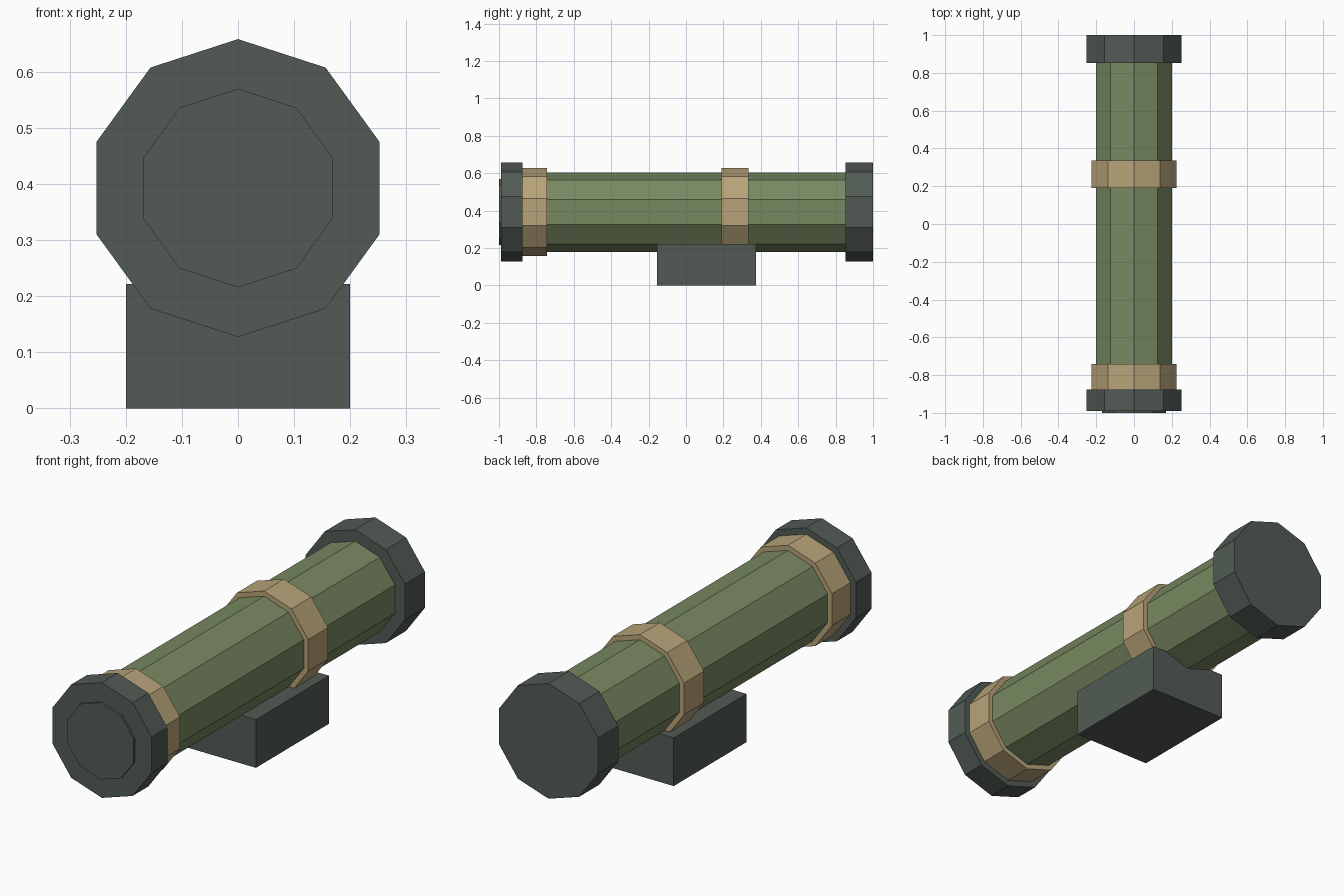
import bpy
import math

if "Cube" in bpy.data.objects:
    bpy.data.objects.remove(bpy.data.objects["Cube"])

AXIS_Z = 0.3925


def material(name, rgb):
    m = bpy.data.materials.new(name)
    m.diffuse_color = (*rgb, 1)
    m.use_nodes = True
    m.node_tree.nodes["Principled BSDF"].inputs["Base Color"].default_value = m.diffuse_color
    return m


green = material("olive_green", (0.19, 0.25, 0.12))
tan = material("tan", (0.48, 0.37, 0.19))
dark = material("dark_grey", (0.085, 0.105, 0.09))


def decagon(name, radius, y0, y1, mat):
    """Ten-sided prism along y with a corner pointing up."""
    bpy.ops.mesh.primitive_cylinder_add(
        vertices=10, radius=radius, depth=y1 - y0,
        location=(0, (y0 + y1) / 2, AXIS_Z), rotation=(math.pi / 2, 0, 0))
    ob = bpy.context.object
    ob.name = name
    ob.data.materials.append(mat)
    return ob


# Main tube
decagon("tube", 0.2125, -0.985, 0.98, green)

# End caps and the raised front disc
decagon("front_cap", 0.2655, -0.99, -0.875, dark)
decagon("back_cap", 0.2655, 0.853, 1.0, dark)
decagon("front_disc", 0.177, -1.0, -0.95, dark)

# Tan bands
decagon("front_band", 0.236, -0.875, -0.742, tan)
decagon("middle_band", 0.236, 0.19, 0.335, tan)

# Block under the tube
bpy.ops.mesh.primitive_cube_add(size=1, location=(0, 0.11, 0.111))
block = bpy.context.object
block.name = "mount_block"
block.scale = (0.4, 0.53, 0.222)
block.data.materials.append(dark)
